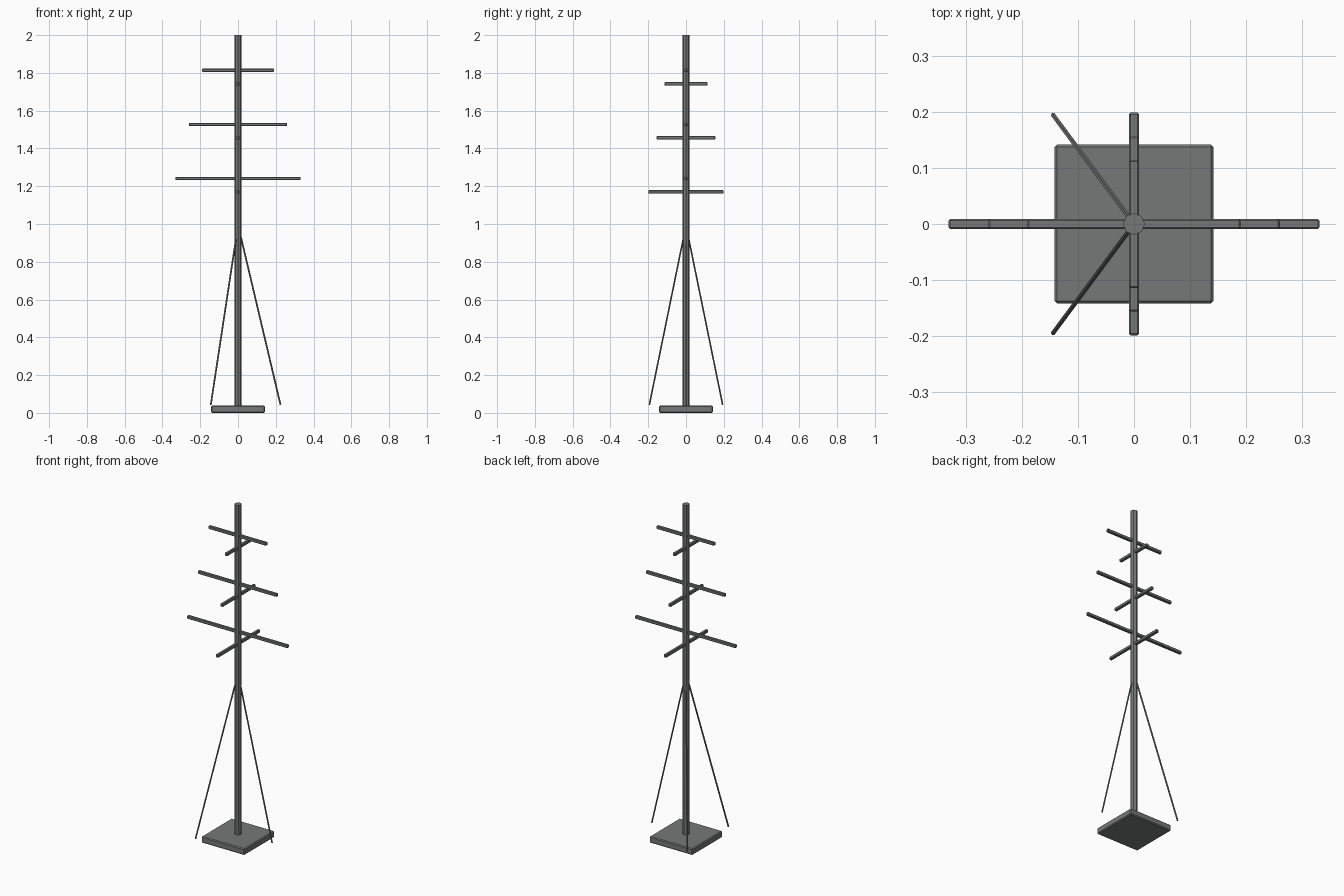
import bpy
from mathutils import Vector

if "Cube" in bpy.data.objects:
    bpy.data.objects.remove(bpy.data.objects["Cube"])


def material(name, rgb):
    m = bpy.data.materials.new(name)
    m.diffuse_color = (*rgb, 1)
    m.use_nodes = True
    m.node_tree.nodes["Principled BSDF"].inputs["Base Color"].default_value = m.diffuse_color
    return m


metal = material("grey metal", (0.18, 0.19, 0.19))


def finish(ob, name):
    ob.name = name
    ob.data.materials.append(metal)
    return ob


def bevelled_box(name, size, center, bevel):
    bpy.ops.mesh.primitive_cube_add(size=1, location=center)
    ob = finish(bpy.context.object, name)
    ob.scale = size
    bpy.ops.object.transform_apply(location=False, rotation=False, scale=True)
    mod = ob.modifiers.new("edge bevel", 'BEVEL')
    mod.width = bevel
    mod.segments = 1


def rod(name, a, b, radius, sides):
    a, b = Vector(a), Vector(b)
    d = b - a
    bpy.ops.mesh.primitive_cylinder_add(vertices=sides, radius=radius,
                                        depth=d.length, location=(a + b) / 2)
    ob = finish(bpy.context.object, name)
    ob.rotation_euler = d.to_track_quat('Z', 'Y').to_euler()


# Base plate and mast
bevelled_box("base_plate", (0.284, 0.284, 0.038), (0, 0, 0.019), 0.005)
rod("mast", (0, 0, 0.03), (0, 0, 2), 0.0195, 8)

# Crossed antenna arms, shorter towards the top
for i, half in enumerate((0.331, 0.26, 0.19)):
    z = 1.241 + 0.286 * i
    bevelled_box(f"wide_arm_{i + 1}", (2 * half, 0.018, 0.018), (0, 0, z), 0.003)
    bevelled_box(f"cross_arm_{i + 1}", (0.018, 1.2 * half, 0.018),
                 (0, 0, z - 0.071), 0.003)

# Three guy wires
for i, (x, y) in enumerate(((0.225, 0), (-0.144, 0.194), (-0.144, -0.194))):
    top = Vector((x, y, 0)).normalized() * 0.012
    rod(f"guy_wire_{i + 1}", (top.x, top.y, 0.945), (x, y, 0.043), 0.0045, 6)
